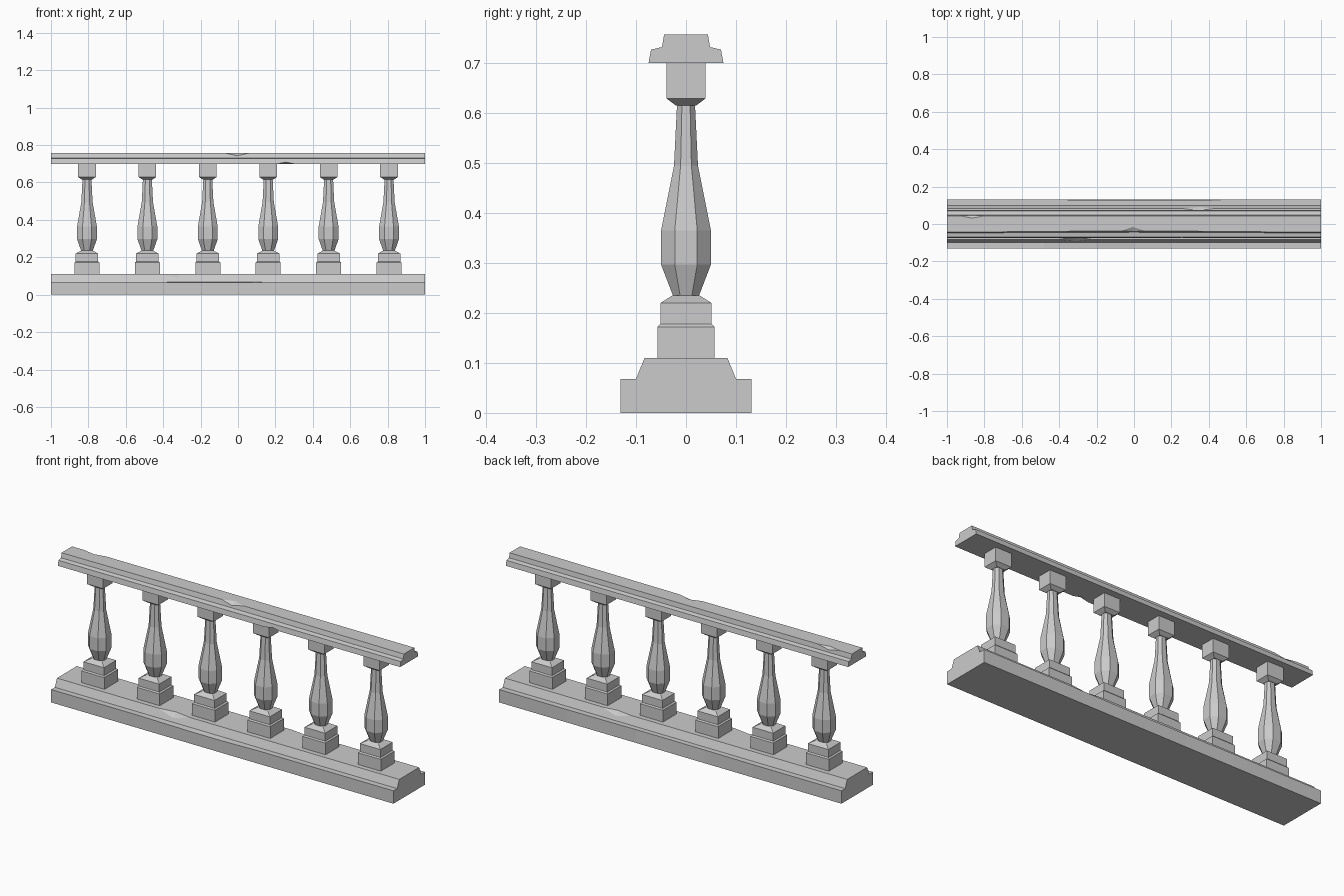
import bpy, bmesh
from mathutils import Vector

if "Cube" in bpy.data.objects:
    bpy.data.objects.remove(bpy.data.objects["Cube"])


def bridge(bm, rings):
    """Skin equal-length closed rings and cap both ends."""
    vs = [[bm.verts.new(p) for p in r] for r in rings]
    n = len(vs[0])
    for a, b in zip(vs, vs[1:]):
        for i in range(n):
            bm.faces.new((a[i], a[(i + 1) % n], b[(i + 1) % n], b[i]))
    bm.faces.new(vs[0][::-1])
    bm.faces.new(vs[-1])


def finish(bm, name):
    bmesh.ops.recalc_face_normals(bm, faces=bm.faces)
    me = bpy.data.meshes.new(name)
    bm.to_mesh(me)
    bm.free()
    ob = bpy.data.objects.new(name, me)
    bpy.context.collection.objects.link(ob)
    return ob


def beam(name, profile, sections):
    """Sweep a (y, z) profile along x; each section may nudge some points."""
    rings = []
    for x, nudges in sections:
        rings.append([(x, y + nudges.get(i, (0, 0))[0], z + nudges.get(i, (0, 0))[1])
                      for i, (y, z) in enumerate(profile)])
    bm = bmesh.new()
    bridge(bm, rings)
    return finish(bm, name)


def chip(ob, x0, x1, edge, inner, lower):
    """Knock a wedge off a long edge; all positions are (y, z)."""
    xm = (x0 + x1) / 2
    out = Vector(edge) * 2 - (Vector(inner) + Vector(lower)) / 2
    out += (out - Vector(edge)) * 2
    bm = bmesh.new()
    for p in ((x0, *edge), (x1, *edge), (xm, *inner), (xm, *lower),
              (x0, *out), (x1, *out)):
        bm.verts.new(p)
    bmesh.ops.convex_hull(bm, input=bm.verts)
    cutter = finish(bm, "chip_cutter")
    cutter.hide_render = True
    mod = ob.modifiers.new("chip", 'BOOLEAN')
    mod.operation, mod.solver, mod.object = 'DIFFERENCE', 'EXACT', cutter
    bpy.context.view_layer.objects.active = ob
    bpy.ops.object.modifier_apply(modifier=mod.name)
    bpy.data.objects.remove(cutter)


# Stepped plinth with worn edges
plinth = beam("plinth",
              [(-.131, 0), (.131, 0), (.131, .068), (.10, .068),
               (.083, .11), (-.083, .11), (-.10, .068), (-.131, .068)],
              [(-1, {}), (-.48, {}), (-.2, {2: (-.003, 0), 7: (0, -.004)}),
               (0, {2: (-.004, 0), 7: (0, -.004)}), (.2, {2: (-.004, 0)}), (.6, {}), (1, {})])
chip(plinth, -.41, -.22, (-.083, .11), (-.068, .112), (-.092, .085))
chip(plinth, .26, .43, (.083, .11), (.07, .112), (.092, .088))

# Moulded handrail, front top edge worn back at the middle
rail = beam("handrail",
            [(-.075, .70), (.075, .70), (.070, .727), (.048, .732),
             (.044, .757), (-.044, .757), (-.048, .732), (-.070, .727)],
            [(-1, {}), (0, {5: (.008, 0), 6: (.004, 0)}), (1, {})])
chip(rail, -.07, .06, (-.037, .757), (-.012, .759), (-.043, .741))
chip(rail, -.93, -.80, (.044, .757), (.029, .759), (.049, .742))
chip(rail, .21, .30, (-.075, .70), (-.05, .698), (-.074, .709))


def square(hx, hy, z):
    return [(-hx, -hy, z), (hx, -hy, z), (hx, hy, z), (-hx, hy, z)]


def octagon(hx, hy, z):
    k = .45
    pts = [(1, -k), (1, k), (k, 1), (-k, 1), (-1, k), (-1, -k), (-k, -1), (k, -1)]
    return [(a * hx, b * hy, z) for a, b in pts]


# Baluster: stepped foot, octagonal vase shaft, square cap
bm = bmesh.new()
bridge(bm, [square(*s) for s in ((.067, .057, .108), (.067, .057, .172), (.060, .051, .178),
                                 (.060, .051, .22), (.032, .027, .235))])
bridge(bm, [octagon(*s) for s in ((.030, .025, .232), (.053, .050, .297), (.053, .050, .365),
                                  (.030, .024, .495), (.024, .018, .617))])
bridge(bm, [square(*s) for s in ((.026, .020, .615), (.047, .039, .629), (.047, .039, .702))])
first = finish(bm, "baluster_1")
for i in range(6):
    ob = first
    if i:
        ob = bpy.data.objects.new(f"baluster_{i + 1}", first.data)
        bpy.context.collection.objects.link(ob)
    ob.location.x = (i - 2.5) * .323
